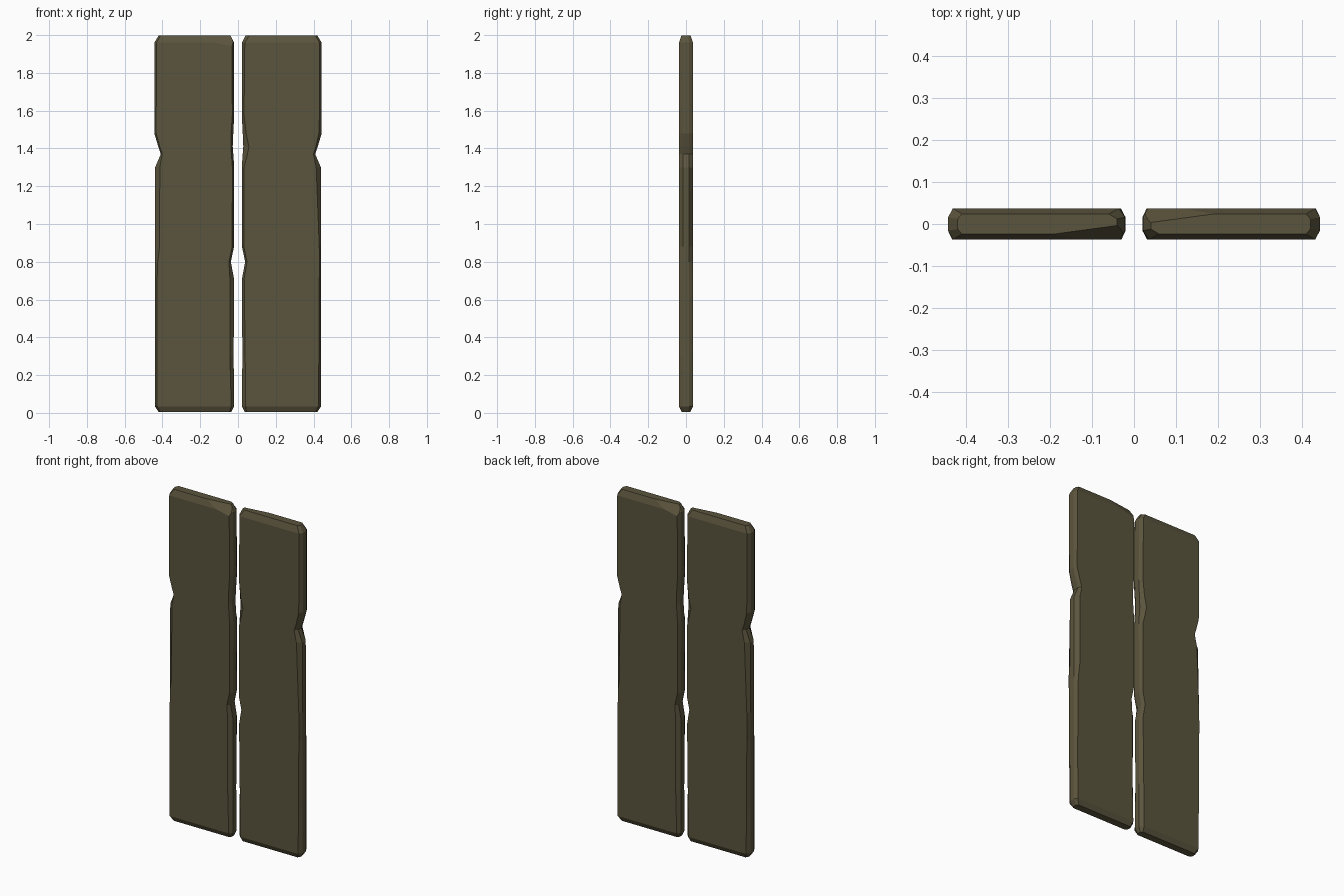
import bpy, bmesh, math
from mathutils import Vector

if "Cube" in bpy.data.objects:
    bpy.data.objects.remove(bpy.data.objects["Cube"])

wood = bpy.data.materials.new("dark olive wood")
wood.diffuse_color = (0.105, 0.09, 0.047, 1)
wood.use_nodes = True
wood.node_tree.nodes["Principled BSDF"].inputs["Base Color"].default_value = wood.diffuse_color

# Cross-sections up the plank:
# z, outer edge x, inner edge x, front/back outer bevel, front/back inner bevel
RINGS = [
    (0.035, -0.44, -0.021, 0.012, 0.015, 0.015, 0.020),
    (0.30, -0.44, -0.023, 0.010, 0.012, 0.020, 0.015),
    (0.71, -0.44, -0.021, 0.012, 0.010, 0.022, 0.012),
    (0.80, -0.44, -0.038, 0.015, 0.008, 0.010, 0.010),
    (0.88, -0.44, -0.021, 0.025, 0.010, 0.010, 0.010),
    (1.30, -0.439, -0.020, 0.025, 0.025, 0.010, 0.012),
    (1.37, -0.409, -0.025, 0.008, 0.010, 0.010, 0.025),
    (1.41, -0.422, -0.028, 0.008, 0.010, 0.010, 0.030),
    (1.48, -0.443, -0.025, 0.010, 0.015, 0.012, 0.018),
    (1.58, -0.443, -0.020, 0.010, 0.012, 0.010, 0.012),
    (1.96, -0.443, -0.021, 0.012, 0.012, 0.012, 0.015),
]
HALF, MID = 0.037, 0.016


def section(bm, z, xo, xi, fo, bo, fi, bi, h=HALF, m=MID):
    pts = [(xo, -m), (xo + fo, -h), (xi - fi, -h), (xi, -m),
           (xi, m), (xi - bi, h), (xo + bo, h), (xo, m)]
    return [bm.verts.new((x, y, z)) for x, y in pts]


def plank(name, turn):
    bm = bmesh.new()
    # body between worn, narrowed ends
    rings = [section(bm, 0.005, -0.42, -0.035, .01, .01, .01, .01, 0.022, 0.012)]
    rings += [section(bm, *r) for r in RINGS]
    rings.append(section(bm, 1.998, -0.42, -0.04, .01, .01, .02, .02, 0.024, 0.012))
    for a, b in zip(rings, rings[1:]):
        for i in range(8):
            j = (i + 1) % 8
            bm.faces.new((a[i], a[j], b[j], b[i]))
    bm.faces.new(rings[0][::-1])
    bm.faces.new(rings[-1])
    # chipped top corner
    cut = bmesh.ops.bisect_plane(
        bm, geom=bm.verts[:] + bm.edges[:] + bm.faces[:],
        plane_co=(-0.17, -0.02, 2.0),
        plane_no=Vector((0.000855, -0.0063, 0.00378)).normalized(), clear_outer=True)
    edges = [e for e in cut["geom_cut"] if isinstance(e, bmesh.types.BMEdge)]
    bmesh.ops.holes_fill(bm, edges=edges, sides=0)
    bmesh.ops.recalc_face_normals(bm, faces=bm.faces[:])
    # the second plank is the first turned half way round
    if turn:
        for v in bm.verts:
            v.co.x, v.co.y = -v.co.x, -v.co.y
    me = bpy.data.meshes.new(name)
    bm.to_mesh(me)
    bm.free()
    me.materials.append(wood)
    ob = bpy.data.objects.new(name, me)
    bpy.context.collection.objects.link(ob)


plank("left_plank", False)
plank("right_plank", True)
